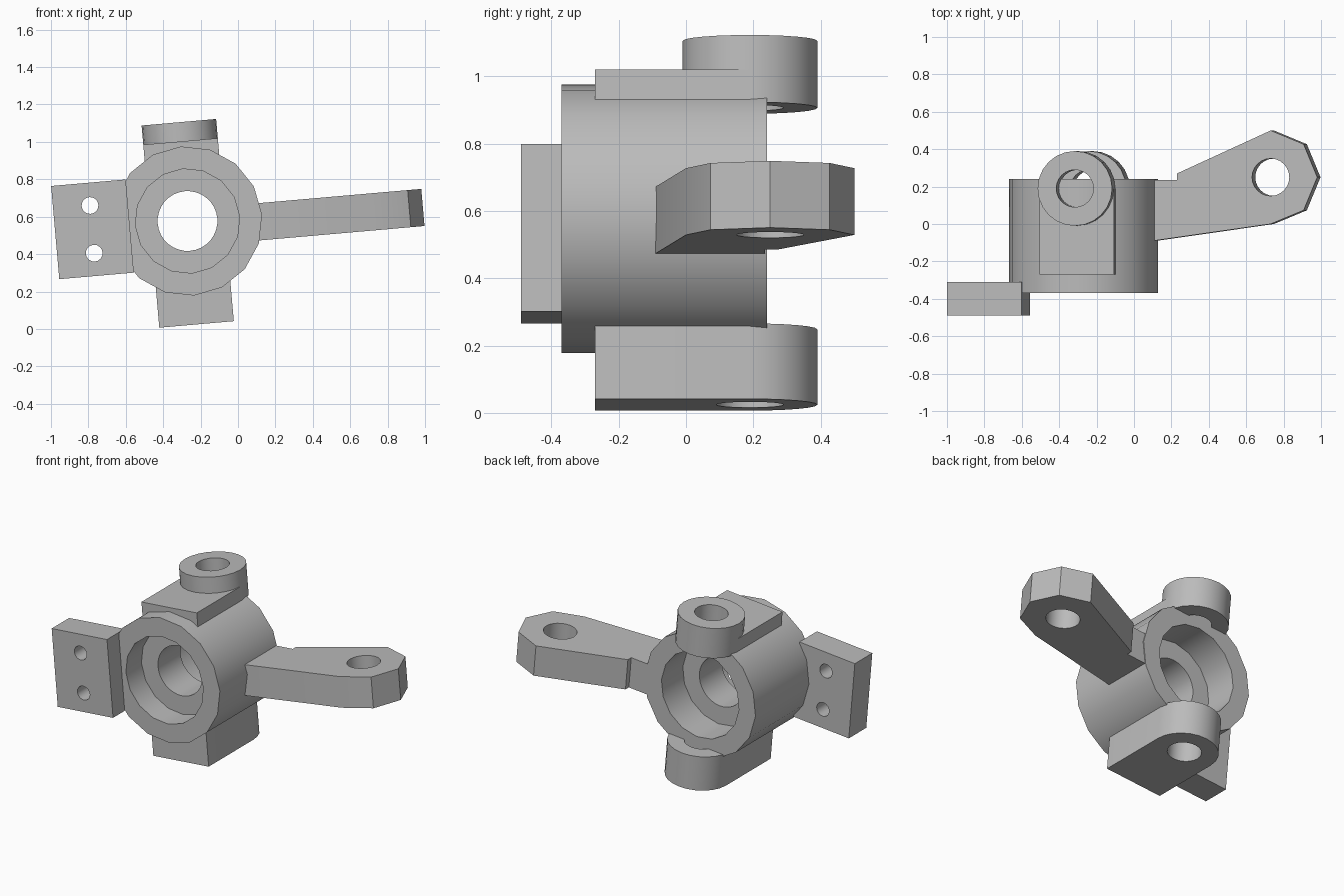
import bpy, bmesh, math
from math import cos, sin, pi
from mathutils import Matrix

cube = bpy.data.objects.get("Cube")
if cube:
    bpy.data.objects.remove(cube, do_unlink=True)

# One plain metal colour
GREY = (0.5, 0.5, 0.5, 1.0)
metal = bpy.data.materials.new("grey metal")
metal.use_nodes = True
metal.diffuse_color = GREY
bsdf = next(n for n in metal.node_tree.nodes if n.type == 'BSDF_PRINCIPLED')
bsdf.inputs["Base Color"].default_value = GREY

# The whole casting leans five degrees about the hub axis
HUB_CENTRE = (-0.27, 0, 0.577)
POSE = Matrix.Translation(HUB_CENTRE) @ Matrix.Rotation(math.radians(-5), 4, 'Y')


def finish(name, bm):
    """Pose a bmesh and turn it into an object."""
    bmesh.ops.recalc_face_normals(bm, faces=bm.faces)
    bm.transform(POSE)
    mesh = bpy.data.meshes.new(name)
    bm.to_mesh(mesh)
    bm.free()
    mesh.materials.append(metal)
    obj = bpy.data.objects.new(name, mesh)
    bpy.context.collection.objects.link(obj)
    return obj


def select(obj):
    bpy.ops.object.select_all(action='DESELECT')
    obj.select_set(True)
    bpy.context.view_layer.objects.active = obj


def smooth(obj):
    select(obj)
    bpy.ops.object.shade_smooth_by_angle(angle=math.radians(30))


def arc(cx, cy, r, start, end, steps):
    """Points along an arc, both ends included; angles in turns."""
    angles = [2 * pi * (start + (end - start) * i / steps) for i in range(steps + 1)]
    return [(cx + r * cos(a), cy + r * sin(a)) for a in angles]


def circle(cx, cy, r, sides):
    return arc(cx, cy, r, 0, 1, sides)[:-1]


def prism(name, outline, low, high, axis='Z'):
    """Extrude an outline along Z, or along Y from an x-z outline."""
    bm = bmesh.new()

    def place(a, b, h):
        return (a, b, h) if axis == 'Z' else (a, h, b)

    ends = [[bm.verts.new(place(a, b, h)) for a, b in outline] for h in (low, high)]
    for ring in ends:
        bm.faces.new(ring)
    for i in range(len(outline)):
        j = (i + 1) % len(outline)
        bm.faces.new((ends[0][i], ends[0][j], ends[1][j], ends[1][i]))
    return finish(name, bm)


def drill(obj, cx, cy, r, axis='Z', sides=24):
    """Cut a round hole right through a part."""
    cutter = prism("hole_cutter", circle(cx, cy, r, sides), -2, 2, axis)
    cutter.hide_render = True
    mod = obj.modifiers.new("hole", 'BOOLEAN')
    mod.operation = 'DIFFERENCE'
    mod.solver = 'EXACT'
    mod.object = cutter
    select(obj)
    bpy.ops.object.modifier_apply(modifier=mod.name)
    bpy.data.objects.remove(cutter, do_unlink=True)


def ring(name, outer, inner, front, back, sides):
    """Tube around the hub axis."""
    bm = bmesh.new()
    profile = [(outer, front), (outer, back), (inner, back), (inner, front)]
    loops = [[bm.verts.new((x, y, z)) for x, z in circle(0, 0, r, sides)]
             for r, y in profile]
    for k in range(4):
        a, b = loops[k], loops[(k + 1) % 4]
        for i in range(sides):
            j = (i + 1) % sides
            bm.faces.new((a[i], a[j], b[j], b[i]))
    obj = finish(name, bm)
    smooth(obj)


# Hub: faceted sleeve with a web inside that leaves a recess at each end
ring("hub_sleeve", 0.4, 0.28, -0.37, 0.24, 16)
ring("hub_web", 0.32, 0.16, -0.21, 0.02, 32)

# Bolting plate on the right, with two bolt holes
plate = prism("bolt_plate", [(-0.71, -0.25), (-0.31, -0.25), (-0.31, 0.25), (-0.71, 0.25)],
              -0.49, -0.31, 'Y')
for side in (-1, 1):
    drill(plate, -0.512, side * 0.128, 0.045, 'Y', 16)
smooth(plate)

# Pivot lugs above and below the hub share one vertical pin line
PIN_Y, LUG_R, PIN_R, LUG_FRONT = 0.19, 0.2, 0.1, -0.27

upper_pad = prism("upper_lug_pad", [(-LUG_R, LUG_FRONT), (LUG_R, LUG_FRONT),
                                    (LUG_R, PIN_Y), (-LUG_R, PIN_Y)], 0.335, 0.427)
upper_boss = prism("upper_lug_boss", circle(0, PIN_Y, LUG_R, 24), 0.33, 0.53)
lower_lug = prism("lower_lug", [(-LUG_R, LUG_FRONT), (LUG_R, LUG_FRONT)]
                  + arc(0, PIN_Y, LUG_R, 0, 0.5, 12), -0.555, -0.33)
for lug in (upper_pad, upper_boss, lower_lug):
    drill(lug, 0, PIN_Y, PIN_R)
    smooth(lug)

# Steering arm: tapered bar with a half-octagon eye
EYE_X, EYE_Y = 1.01, 0.25
arm = prism("steering_arm", [(0.33, -0.097)] + arc(EYE_X, EYE_Y, 0.25, -0.25, 0.25, 4)
            + [(0.507, 0.27), (0.507, 0.235), (0.33, 0.235)], -0.137, 0.062)
drill(arm, EYE_X, EYE_Y, PIN_R)
smooth(arm)
